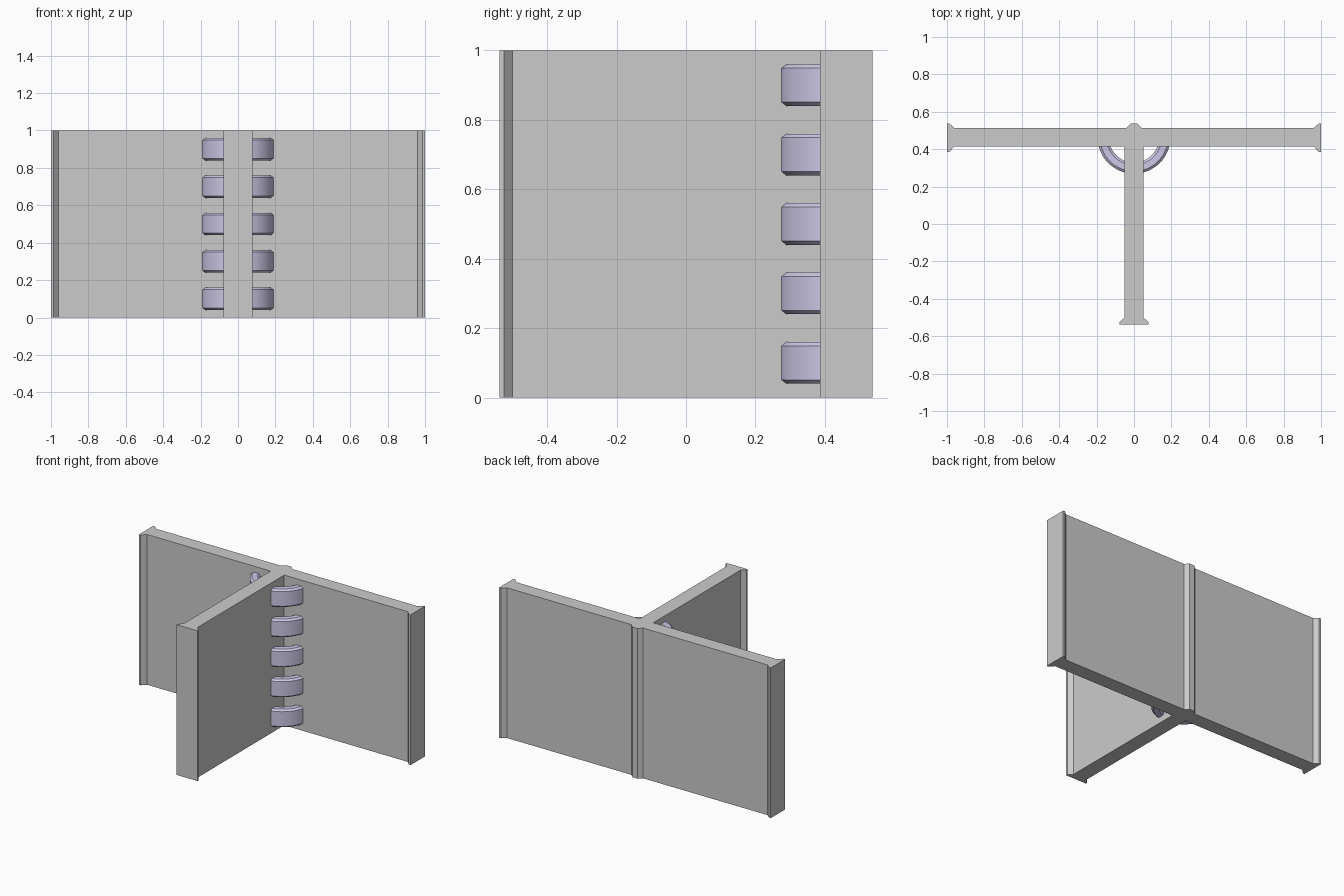
import bpy, bmesh
from math import sin, cos, pi

if "Cube" in bpy.data.objects:
    bpy.data.objects.remove(bpy.data.objects["Cube"])


def make_object(name, bm):
    bmesh.ops.recalc_face_normals(bm, faces=bm.faces[:])
    mesh = bpy.data.meshes.new(name)
    bm.to_mesh(mesh)
    bm.free()
    obj = bpy.data.objects.new(name, mesh)
    bpy.context.collection.objects.link(obj)
    return obj


# T-shaped wall: right half of the plan outline, front to back, then mirrored
half = [(0.077, -0.537), (0.077, -0.525), (0.05, -0.5), (0.05, 0.415),
        (0.96, 0.415), (0.987, 0.386), (1.0, 0.386), (1.0, 0.537),
        (0.987, 0.537), (0.96, 0.513), (0.043, 0.513), (0.018, 0.537)]
outline = half + [(-x, y) for x, y in reversed(half)]
bm = bmesh.new()
base = bm.faces.new([bm.verts.new((x, y, 0)) for x, y in outline])
top = bmesh.ops.extrude_face_region(bm, geom=[base], use_keep_orig=True)["geom"]
for v in top:
    if isinstance(v, bmesh.types.BMVert):
        v.co.z = 1.0
make_object("wall_junction", bm)

# Half rings bracing the corners, swept from a chamfered section
lilac = bpy.data.materials.new("lilac")
lilac.diffuse_color = (0.62, 0.58, 0.8, 1)
lilac.use_nodes = True
lilac.node_tree.nodes["Principled BSDF"].inputs["Base Color"].default_value = lilac.diffuse_color


def half_ring(name, z, r_in=0.135, r_out=0.195, h=0.06, cr=0.013, cz=0.011,
              centre_y=0.464, steps=32):
    section = [(r_in, -h + cz), (r_in + cr, -h), (r_out - cr, -h), (r_out, -h + cz),
               (r_out, h - cz), (r_out - cr, h), (r_in + cr, h), (r_in, h - cz)]
    bm = bmesh.new()
    loops = []
    for i in range(steps + 1):
        a = pi + pi * i / steps
        loops.append([bm.verts.new((r * cos(a), centre_y + r * sin(a), z + dz))
                      for r, dz in section])
    n = len(section)
    for a, b in zip(loops, loops[1:]):
        for j in range(n):
            k = (j + 1) % n
            bm.faces.new((a[j], a[k], b[k], b[j]))
    bm.faces.new(loops[0])
    bm.faces.new(loops[-1])
    obj = make_object(name, bm)
    obj.data.materials.append(lilac)
    bpy.ops.object.select_all(action='DESELECT')
    obj.select_set(True)
    bpy.context.view_layer.objects.active = obj
    bpy.ops.object.shade_smooth_by_angle(angle=pi / 6)


for i in range(5):
    half_ring(f"corner_ring_{i + 1}", 0.1 + 0.2 * i)
